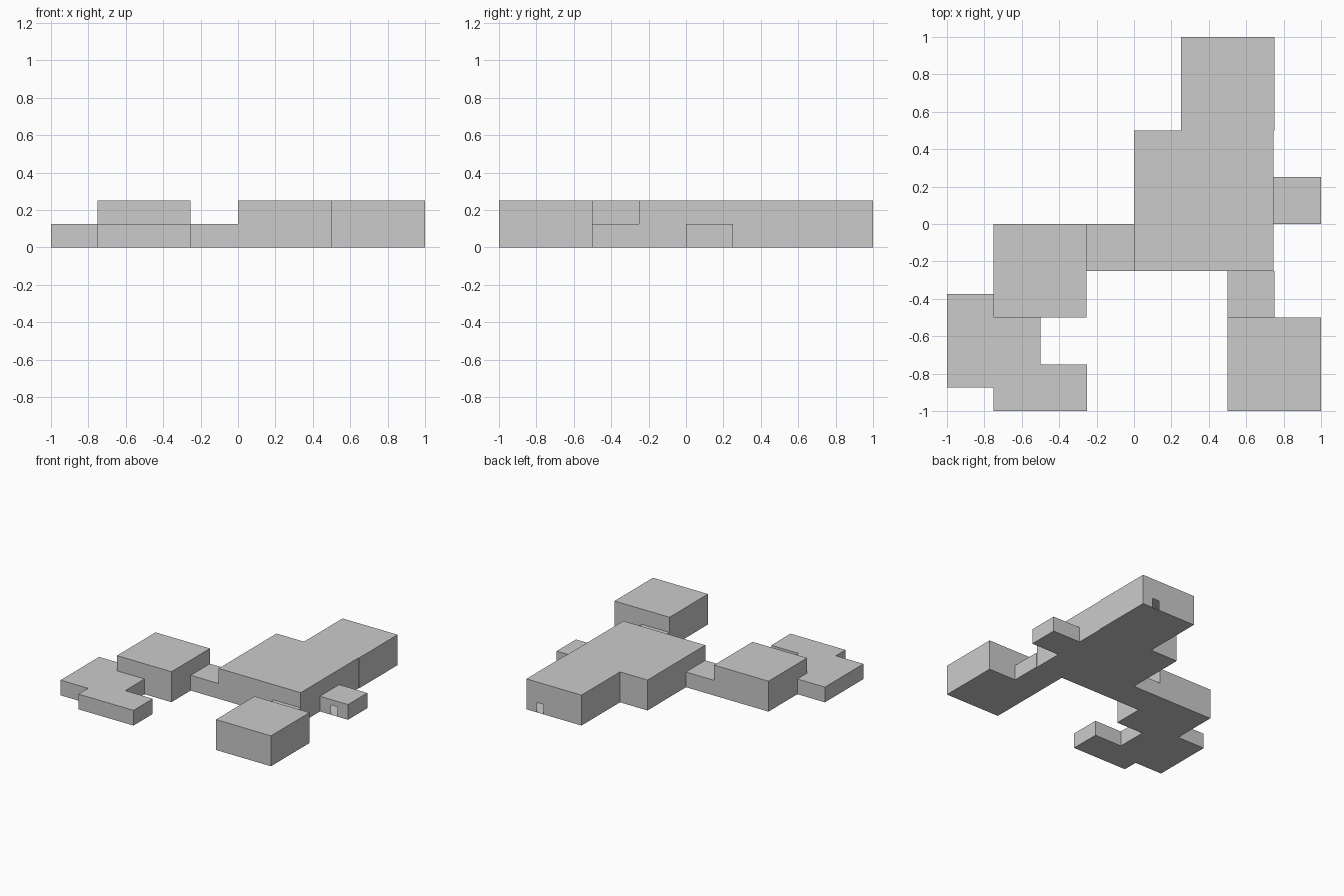
import bpy, bmesh
from mathutils import Vector

if "Cube" in bpy.data.objects:
    bpy.data.objects.remove(bpy.data.objects["Cube"])

DOOR_W, DOOR_H = 0.06, 0.08
TALL, LOW = 0.25, 0.125


def rect(x0, x1, y0, y1):
    # edges run front, right, back, left
    return [(x0, y0), (x1, y0), (x1, y1), (x0, y1)]


def room(name, plan, height, doors=()):
    """Hollow room: floor, flat roof and one wall per plan edge.
    doors = (x, y) door centres; a wall passing through one gets a doorway."""
    bm = bmesh.new()
    up = Vector((0, 0, height))
    pts = [Vector((x, y, 0)) for x, y in plan]

    def face(points):
        bm.faces.new([bm.verts.new(p) for p in points])

    face(pts[::-1])
    face([p + up for p in pts])
    for a, b in zip(pts, pts[1:] + pts[:1]):
        along = (b - a).normalized()
        length = (b - a).length
        bottom = [a]
        cuts = []
        for x, y in doors:
            d = Vector((x, y, 0)) - a
            t = d.dot(along)
            if 0 < t < length and (d - along * t).length < 0.01:
                cuts.append(t)
        for t in sorted(cuts):
            p = a + along * (t - DOOR_W / 2)
            q = a + along * (t + DOOR_W / 2)
            lift = Vector((0, 0, DOOR_H))
            bottom += [p, p + lift, q + lift, q]
        face(bottom + [b, b + up, a + up])
    bmesh.ops.remove_doubles(bm, verts=bm.verts, dist=1e-5)
    mesh = bpy.data.meshes.new(name)
    bm.to_mesh(mesh)
    bm.free()
    obj = bpy.data.objects.new(name, mesh)
    bpy.context.collection.objects.link(obj)
    return obj


# door centres
back_exit = (0.625, 1.0)
hall_to_back = (0.5, 0.5)
hall_to_porch = (0.75, 0.125)
porch_exit = (0.875, 0.0)
hall_to_front = (0.625, -0.25)
front_door = (0.625, -0.5)
hall_to_west = (0.0, -0.125)
west_door = (-0.25, -0.125)
annex_door = (-0.625, -0.5)

# central block
room("main_hall", rect(0, 0.745, -0.25, 0.5), TALL,
     [hall_to_back, hall_to_porch, hall_to_front, hall_to_west])
room("back_room", rect(0.25, 0.75, 0.5, 1), TALL, [hall_to_back, back_exit])

# entrance porch on the right
room("porch", rect(0.745, 1, 0, 0.25), LOW, [hall_to_porch, porch_exit])

# front wing
room("front_corridor", rect(0.5, 0.75, -0.5, -0.25), LOW, [hall_to_front, front_door])
room("front_room", rect(0.5, 1, -1, -0.5), TALL, [front_door])

# left wing
room("left_corridor", rect(-0.255, 0, -0.25, 0), LOW, [hall_to_west, west_door])
room("left_room", rect(-0.75, -0.255, -0.5, 0), TALL, [west_door, annex_door])

# low stepped annex wrapping the left room's corner
room("annex", [(-1, -0.875), (-0.75, -0.875), (-0.75, -1), (-0.25, -1),
               (-0.25, -0.75), (-0.5, -0.75), (-0.5, -0.5), (-0.75, -0.5),
               (-0.75, -0.375), (-1, -0.375)], LOW, [annex_door])
